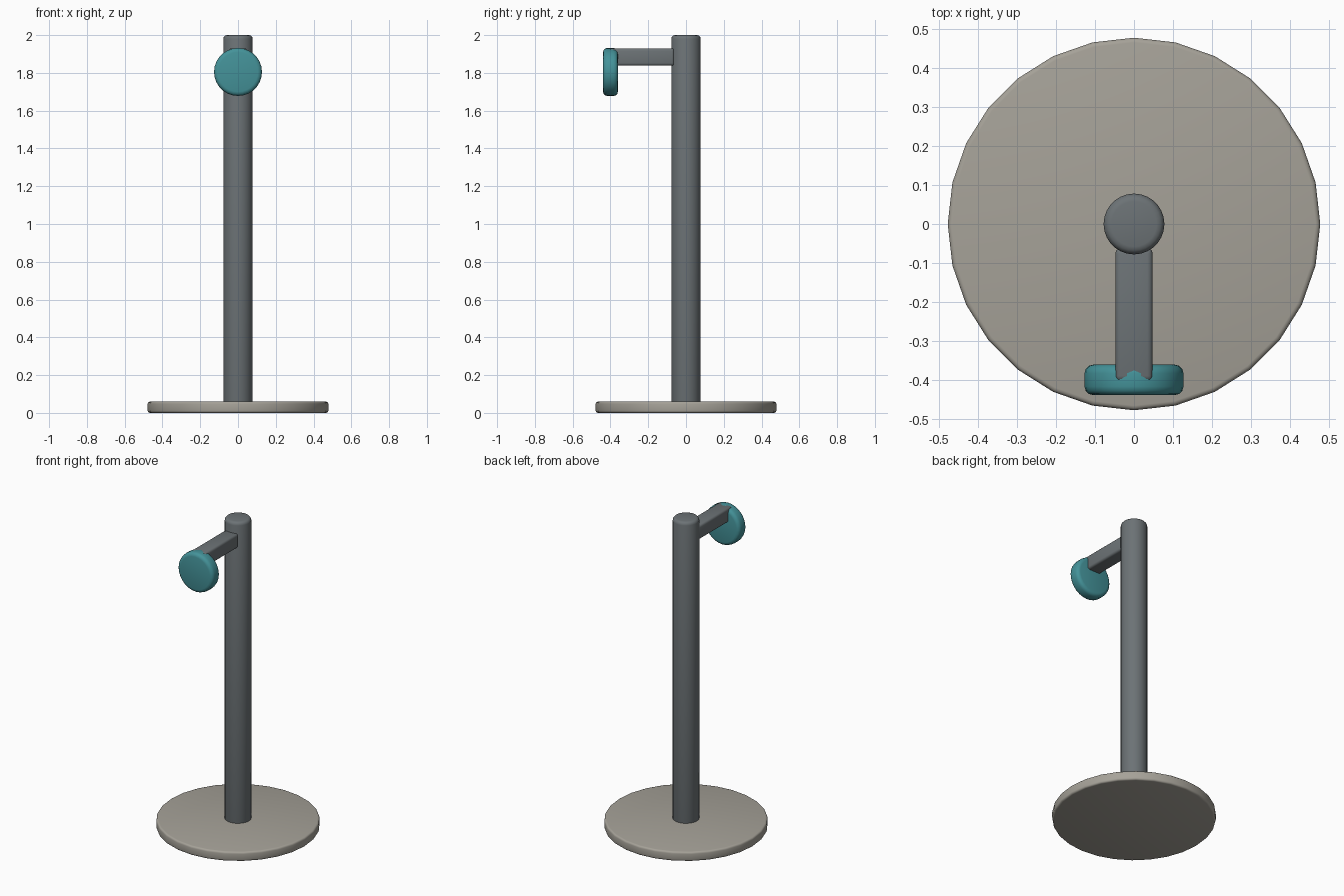
import bpy
import math

default_cube = bpy.data.objects.get("Cube")
if default_cube:
    bpy.data.objects.remove(default_cube, do_unlink=True)


def make_material(name, rgb):
    mat = bpy.data.materials.new(name)
    mat.use_nodes = True
    mat.diffuse_color = (*rgb, 1)
    mat.node_tree.nodes["Principled BSDF"].inputs["Base Color"].default_value = (*rgb, 1)
    return mat


def finish(name, mat, bevel, segments=3):
    """Name, colour, round the rims and smooth the active object."""
    obj = bpy.context.object
    obj.name = name
    obj.data.materials.append(mat)
    bpy.ops.object.transform_apply(location=False, rotation=True, scale=True)
    mod = obj.modifiers.new("Rounded edges", "BEVEL")
    mod.width = bevel
    mod.segments = segments
    mod.limit_method = "ANGLE"
    mod.angle_limit = math.radians(40)
    bpy.ops.object.modifier_apply(modifier=mod.name)
    bpy.ops.object.shade_smooth_by_angle(angle=math.radians(35))
    return obj


def disc(name, mat, radius, depth, center, bevel, sides=28, tilt=0):
    bpy.ops.mesh.primitive_cylinder_add(
        vertices=sides, radius=radius, depth=depth, location=center, rotation=(tilt, 0, 0))
    return finish(name, mat, bevel)


grey = make_material("dark grey metal", (0.15, 0.17, 0.18))
stone = make_material("warm grey base", (0.38, 0.36, 0.315))
teal = make_material("teal", (0.058, 0.29, 0.32))

# Round foot and upright pole
disc("base", stone, 0.478, 0.06, (0, 0, 0.03), 0.012)
disc("pole", grey, 0.078, 1.97, (0, 0, 1.015), 0.02)

# Square arm reaching forward from the pole
bpy.ops.mesh.primitive_cube_add(size=1, location=(0, -0.233, 1.884))
bpy.context.object.scale = (0.096, 0.342, 0.092)
finish("arm", grey, 0.014)

# Upright disc hanging at the arm's end
disc("end_disc", teal, 0.127, 0.078, (0, -0.4, 1.805), 0.022, tilt=math.pi / 2)
